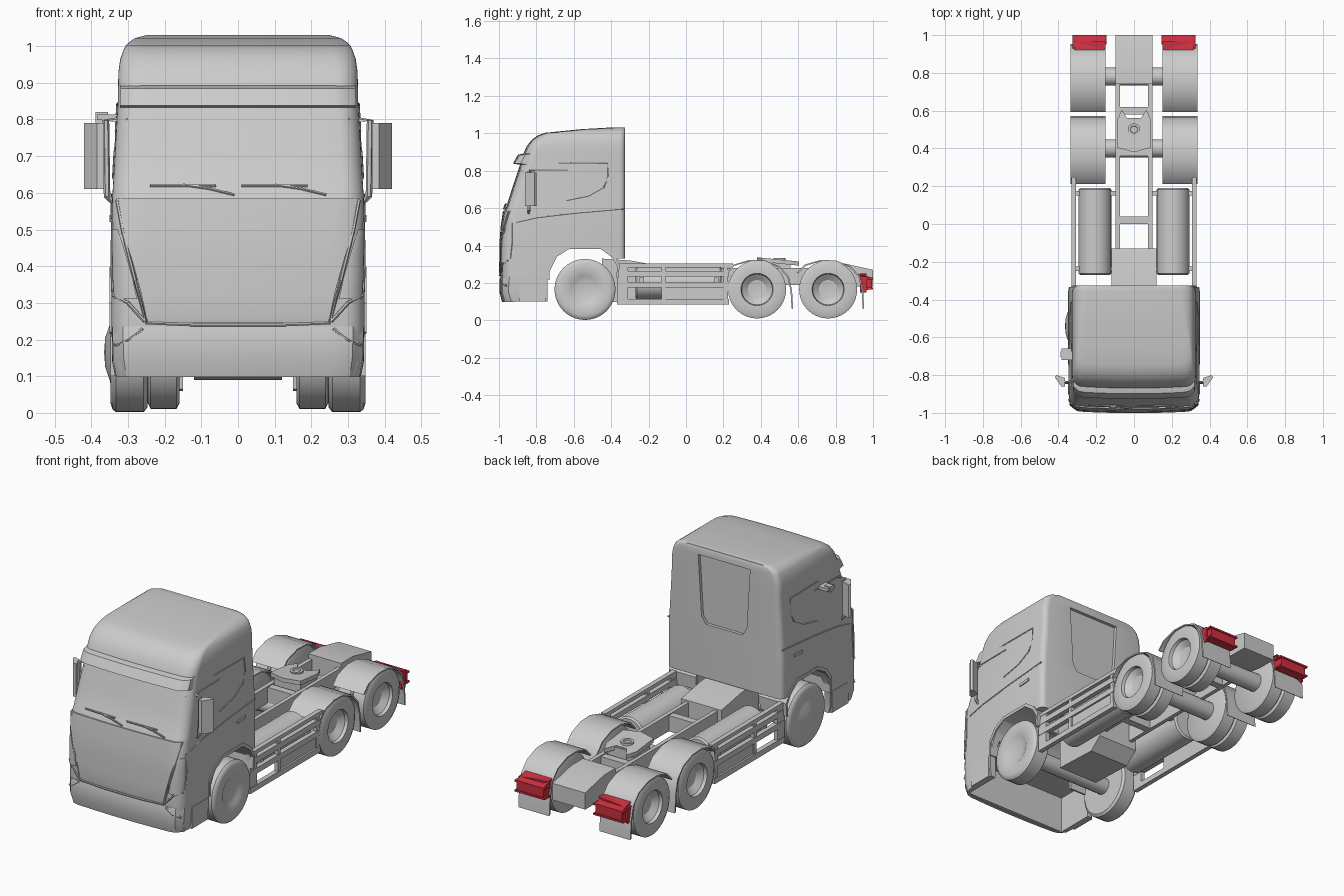
import bpy, bmesh
from math import sin, cos, pi, sqrt, radians
from mathutils import Vector

if "Cube" in bpy.data.objects:
    bpy.data.objects.remove(bpy.data.objects["Cube"])

red = bpy.data.materials.new("lamp_red")
red.diffuse_color = (0.6, 0.03, 0.05, 1)
red.use_nodes = True
red.node_tree.nodes["Principled BSDF"].inputs["Base Color"].default_value = red.diffuse_color


def loft(name, rings, mirror=False, mat=None):
    """Skin equal-length rings of points and cap both ends."""
    bm = bmesh.new()
    vs = [[bm.verts.new(p) for p in r] for r in rings]
    n = len(rings[0])
    for a, b in zip(vs, vs[1:]):
        for i in range(n):
            bm.faces.new((a[i], a[(i + 1) % n], b[(i + 1) % n], b[i]))
    bm.faces.new(vs[0])
    bm.faces.new(vs[-1])
    bmesh.ops.recalc_face_normals(bm, faces=bm.faces)
    me = bpy.data.meshes.new(name)
    bm.to_mesh(me)
    bm.free()
    ob = bpy.data.objects.new(name, me)
    bpy.context.collection.objects.link(ob)
    if mirror:
        ob.modifiers.new("mirror", 'MIRROR')
    if mat:
        me.materials.append(mat)
    return ob


def prism(name, axis, pts, a, b, **kw):
    put = {'x': lambda p, t: (t, p[0], p[1]), 'y': lambda p, t: (p[0], t, p[1]),
           'z': lambda p, t: (p[0], p[1], t)}[axis]
    return loft(name, [[put(p, t) for p in pts] for t in (a, b)], **kw)


def box(name, x0, x1, y0, y1, z0, z1, **kw):
    return prism(name, 'z', [(x0, y0), (x1, y0), (x1, y1), (x0, y1)], z0, z1, **kw)


def lathe(name, axis, profile, c, n=40, **kw):
    """Profile of (distance along axis, radius) turned about an axis through c."""
    def pt(t, r, a):
        u, v = c[0] + r * cos(a), c[1] + r * sin(a)
        return {'x': (t, u, v), 'y': (u, t, v), 'z': (u, v, t)}[axis]
    return loft(name, [[pt(t, r, 2 * pi * i / n) for i in range(n)] for t, r in profile], **kw)


def tube(name, pts, r, **kw):
    pts = [Vector(p) for p in pts]
    rings = []
    for i, p in enumerate(pts):
        d = (pts[min(i + 1, len(pts) - 1)] - pts[max(i - 1, 0)]).normalized()
        u = d.cross((0, 0, 1) if abs(d.z) < .8 else (0, 1, 0)).normalized()
        v = d.cross(u)
        rings.append([p + r * (u * cos(k * pi / 3) + v * sin(k * pi / 3)) for k in range(6)])
    return loft(name, rings, **kw)


def sheet(name, path, x0, x1, c, s, **kw):
    """Curved guard following a (y, z) path, thickened towards its wheel centre."""
    rings = []
    for y, z in path:
        yi, zi = c[0] + (y - c[0]) * s, c[1] + (z - c[1]) * s
        rings.append([(x0, y, z), (x1, y, z), (x1, yi, zi), (x0, yi, zi)])
    return loft(name, rings, **kw)


def cut(ob, cutter):
    m = ob.modifiers.new("cut", 'BOOLEAN')
    m.operation, m.solver, m.object = 'DIFFERENCE', 'EXACT', cutter
    bpy.context.view_layer.objects.active = ob
    bpy.ops.object.modifier_apply(modifier=m.name)
    bpy.data.objects.remove(cutter)


# Cab shape: height, half width, front y
CAB = [(.10, .335, -.98), (.14, .343, -.988), (.25, .345, -.991), (.33, .345, -.989),
       (.42, .345, -.988), (.50, .345, -.982), (.585, .343, -.972), (.60, .342, -.963),
       (.72, .335, -.925), (.84, .328, -.885), (.89, .327, -.87), (.93, .326, -.852),
       (.965, .321, -.825), (.99, .312, -.79), (1.003, .305, -.75), (1.012, .295, -.66),
       (1.022, .28, -.56), (1.03, .25, -.42)]
RF, RB, BOW, BACK = .055, .03, .012, -.325


def sect(z):
    for (z0, w0, y0), (z1, w1, y1) in zip(CAB, CAB[1:]):
        if z <= z1:
            t = (z - z0) / (z1 - z0)
            return w0 + (w1 - w0) * t, y0 + (y1 - y0) * t
    return CAB[-1][1:]


def front_y(x, z):
    w, yf = sect(z)
    e = min(RF, max(0, abs(x) - (w - RF)))
    return yf + BOW * (x / w) ** 2 + RF - sqrt(RF * RF - e * e)


def side_x(y, z):
    w, yf = sect(z)
    d = max(0, yf + BOW + RF - y)
    return w - RF + sqrt(max(0, RF * RF - d * d))


def cab_ring(z):
    w = sect(z)[0]
    xs = [(w - RF) * i / 6 for i in range(7)] + [w - RF + RF * sin(i * pi / 16) for i in range(1, 9)]
    half = [(x, front_y(x, z), z) for x in xs]
    half += [(w - RB + RB * cos(i * pi / 8), BACK - RB + RB * sin(i * pi / 8), z) for i in range(5)]
    return half + [(-x, y, h) for x, y, h in reversed(half[1:])]


cab = loft("cab", [cab_ring(c[0]) for c in CAB])
cut(cab, prism("arch_cutter", 'x', [(-.74, -.1), (-.74, .24), (-.69, .34), (-.62, .385), (-.46, .385),
                                    (-.40, .345), (-.385, .33), (-.2, .33), (-.2, -.1)], -.5, .5))
cut(cab, box("bumper_cutter", -.31, .31, -.95, -.7, -.1, .3))
cut(cab, prism("back_cutter", 'y', [(-.11, .62), (.11, .62), (.135, .66), (.155, .985), (-.155, .985),
                                    (-.135, .66)], -.342, -.2))


def patch(name, rows, **kw):
    """Panel lying on the cab front; rows are (z, x0, x1, offset)."""
    rings = []
    for z, x0, x1, off in rows:
        xs = [x0 + (x1 - x0) * i / 24 for i in range(25)]
        rings.append([(x, front_y(x, z) - off, z) for x in xs] +
                     [(x, front_y(x, z) + .012, z) for x in reversed(xs)])
    return loft(name, rings, **kw)


# Cab front panels
patch("grille_panel", [(.245, -.245, .245, .006), (.26, -.25, .25, .009), (.33, -.265, .265, .009),
                       (.42, -.29, .29, .009), (.50, -.315, .315, .009), (.585, -.332, .332, .007)])
patch("bumper", [(.098, -.332, .332, .004), (.15, -.34, .34, .009), (.21, -.342, .342, .008),
                 (.235, -.342, .342, .002)])
patch("sun_visor", [(.832, -.322, .322, .0), (.838, -.322, .322, .04), (.885, -.32, .32, .027),
                    (.892, -.32, .32, .0)])
patch("headlight", [(.31, .275, .338, .007), (.37, .288, .342, .007), (.44, .308, .343, .007),
                    (.50, .328, .343, .006)], mirror=True)
for k, pts in enumerate([[(.33, .58), (.315, .50), (.28, .36), (.25, .245), (.12, .24), (0, .24)],
                         [(.34, .32), (.30, .30), (.255, .25)],
                         [(.335, .185), (.30, .20), (.26, .23)]]):
    tube(f"front_trim_{k}", [(x, front_y(x, z) - .006, z) for x, z in pts], .005, mirror=True)
for k, x in enumerate((-.24, .01)):
    tube(f"wiper_blade_{k}", [(x + d, front_y(x + d, .62) - .008, .62) for d in (0, .09, .18)], .004)
    tube(f"wiper_arm_{k}", [(x + d, front_y(x + d, z) - .01, z) for d, z in ((.09, .622), (.16, .612), (.23, .595))], .004)

# Cab side lines
for k, pts in enumerate([[(-.965, .49), (-.9, .525), (-.8, .548), (-.6, .572), (-.335, .595)],
                         [(-.86, .84), (-.65, .842), (-.42, .84), (-.415, .77), (-.44, .71), (-.52, .665), (-.64, .64)],
                         [(-.88, .80), (-.82, .803), (-.63, .805)],
                         [(-.93, .52), (-.93, .42), (-.94, .33)]]):
    tube(f"side_line_{k}", [(side_x(y, z), y, z) for y, z in pts], .004, mirror=True)
box("cab_step", .31, .347, -.89, -.75, .1, .215, mirror=True)
prism("door_handle", 'x', [(-.5, .52), (-.43, .525), (-.43, .54), (-.5, .535)], .34, .35, mirror=True)

# Front wheel arch trim
sheet("front_arch", [(-.745, .22), (-.745, .30), (-.70, .36), (-.63, .398), (-.45, .398), (-.385, .35),
                     (-.355, .30), (-.36, .23)], .19, .35, (-.54, .165), .93, mirror=True)

# Mirrors and the left side marker
prism("mirror_housing", 'z', [(.365, -.86), (.385, -.86), (.42, -.81), (.41, -.80), (.365, -.815)],
      .61, .79, mirror=True)
tube("mirror_arm", [(.32, -.83, .80), (.36, -.84, .797), (.357, -.84, .59), (.325, -.84, .56)], .009, mirror=True)
box("side_marker", -.385, -.32, -.72, -.66, .798, .814)
box("side_marker_head", -.388, -.355, -.705, -.675, .79, .82)

# Wheels: the left front hub bulges out, the right one is dished
tyre = [(.09, .347), (.14, .347), (.155, .342), (.163, .333), (.163, .257), (.15, .247), (.09, .247), (.002, .247)]
for side, hub in ((1, [(.002, .328), (.04, .33), (.07, .336)]), (-1, [(.002, .365), (.04, .362), (.075, .35)])):
    lathe("front_wheel_" + ("right" if side > 0 else "left"), 'x',
          [(side * x, r) for r, x in hub + tyre], (-.54, .165))
lathe("front_axle", 'x', [(-.26, .045), (.26, .045)], (-.54, .165), 20)
for k, y in enumerate((.38, .76)):
    lathe(f"rear_wheel_{k}", 'x', [(.285, .002), (.29, .05), (.315, .082), (.332, .086), (.335, .135), (.326, .155),
                                   (.257, .155), (.25, .14), (.245, .14), (.238, .155), (.168, .155), (.16, .14),
                                   (.16, .002)], (y, .165), mirror=True)
    lathe(f"rear_axle_{k}", 'x', [(-.18, .048), (.18, .048)], (y + .02, .165), 20)
    d = y - .38
    sheet(f"rear_fender_{k}", [(.213 + d, .255), (.255 + d, .298), (.34 + d, .323), (.42 + d, .32), (.50 + d, .29),
                               (.55 + d, .235), (.567 + d, .16), (.573 + d, .06)], .15, .335, (y, .165), .955, mirror=True)

# Chassis
box("frame_rail", .075, .097, -.35, .8, .19, .28, mirror=True)
prism("tail_block", 'x', [(.74, .20), (.74, .305), (.84, .305), (1.0, .27), (1.0, .18), (.90, .18)], -.098, .098)
prism("gearbox", 'x', [(-.45, .10), (-.45, .33), (-.3, .32), (-.13, .29), (-.13, .15), (-.2, .09)], -.12, .12)
for k, y in enumerate((0, .36, .58)):
    box(f"cross_member_{k}", -.08, .08, y, y + .04, .19, .275)

# Coupling plate
fz = lambda y: .337 - (y - .38) * .1
right = [(0, .38), (.09, .405), (.09, .55), (.065, .605), (.03, .55)]
plate = right + [(-x, y) for x, y in reversed(right[1:])]
loft("coupling_plate", [[(x, y, fz(y) - t) for x, y in plate] for t in (.022, 0)])
lathe("coupling_ring", 'z', [(.31, .033), (.334, .033), (.334, .02), (.327, .018)], (0, .5), 24)
box("coupling_base", -.078, .078, .42, .56, .25, .315)

# Tanks and side guards
lathe("fuel_tank", 'y', [(-.27, .078), (-.262, .087), (.182, .087), (.19, .078)], (.207, .2), 32, mirror=True)
for k, (z0, z1) in enumerate(((.283, .303), (.235, .265), (.175, .205), (.085, .115))):
    box(f"guard_rail_{k}", .306, .332, -.37, .23 if k else .25, z0, z1, mirror=True)
for k, (y0, y1) in enumerate(((-.37, -.31), (-.13, -.11), (.2, .225))):
    box(f"guard_post_{k}", .308, .33, y0, y1, .085, .3, mirror=True)
box("guard_panel", .308, .322, -.11, .2, .11, .18, mirror=True)
for k, y in enumerate((-.25, .15)):
    box(f"guard_bracket_{k}", .09, .31, y, y + .025, .2, .23, mirror=True)

# Tail lamps
prism("lamp_bracket", 'y', [(.15, .25), (.325, .235), (.325, .15), (.30, .165)], .93, .965, mirror=True, mat=red)
prism("tail_lamp", 'x', [(.92, .25), (.995, .228), (.995, .168), (.955, .16)], .155, .315, mirror=True, mat=red)
for k, z in enumerate((.165, .218)):
    box(f"lamp_lip_{k}", .145, .325, .95, 1.0, z, z + .01, mirror=True, mat=red)

bpy.ops.object.select_all(action='SELECT')
bpy.context.view_layer.objects.active = cab
bpy.ops.object.shade_smooth_by_angle(angle=radians(32))
